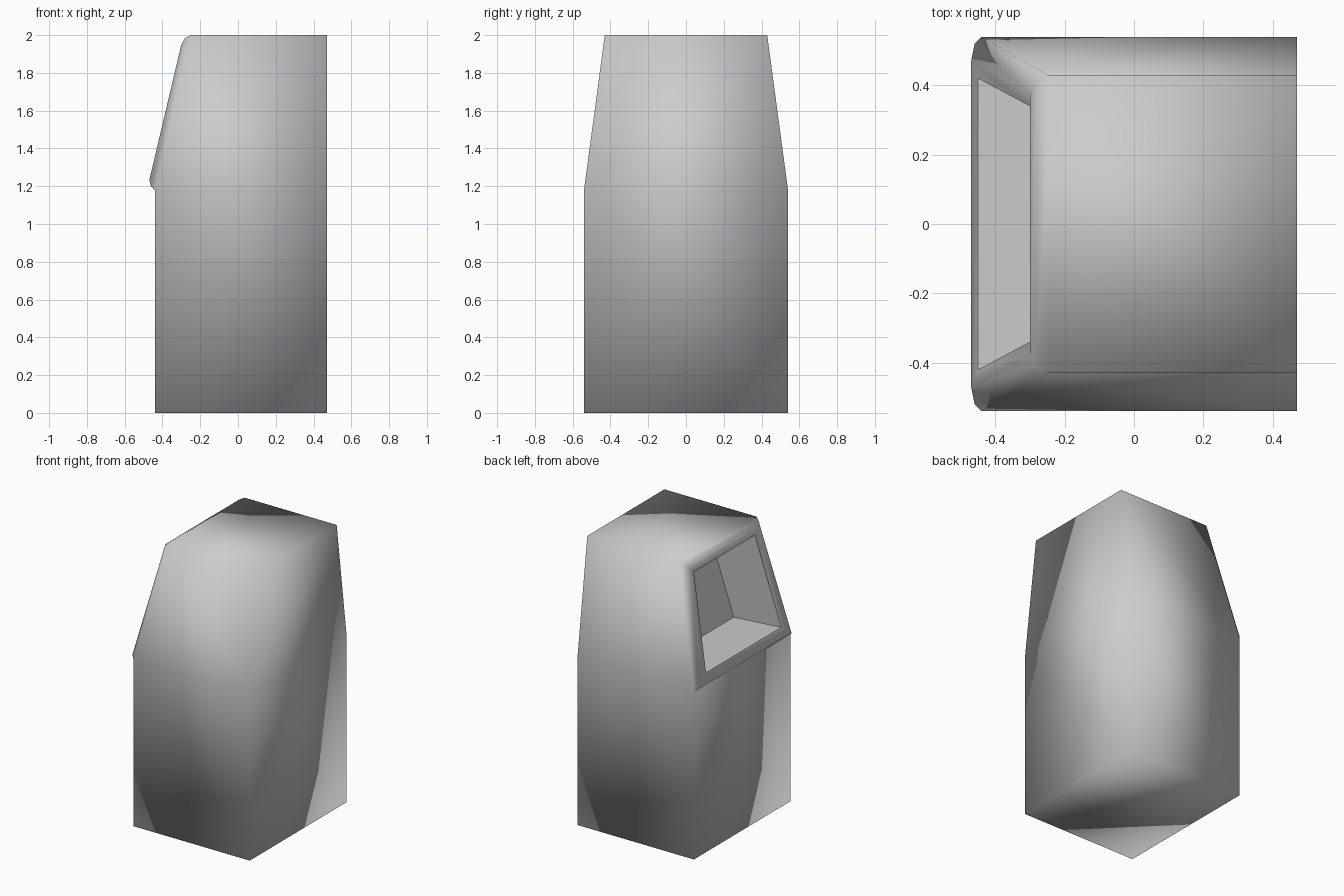
import bpy
import bmesh

cube = bpy.data.objects.get("Cube")
if cube:
    bpy.data.objects.remove(cube, do_unlink=True)

# Single grey finish
grey = bpy.data.materials.new("plain_grey")
grey.use_nodes = True
colour = (0.6, 0.6, 0.6, 1)
grey.diffuse_color = colour
grey.node_tree.nodes["Principled BSDF"].inputs["Base Color"].default_value = colour

bm = bmesh.new()


def trapezoid(low, high):
    """Four corners mirrored in y; low and high are (x, half width, z)."""
    (x0, y0, z0), (x1, y1, z1) = low, high
    points = [(x0, -y0, z0), (x0, y0, z0), (x1, y1, z1), (x1, -y1, z1)]
    return [bm.verts.new(p) for p in points]


def bridge(a, b, skip=()):
    """Join two four-corner rings with quads."""
    return [bm.faces.new((a[i], a[(i + 1) % 4], b[(i + 1) % 4], b[i]))
            for i in range(4) if i not in skip]


# Window surround: rounded rim, then the opening, then the recess back
rim_outer = trapezoid((-0.44, 0.54, 1.18), (-0.25, 0.43, 2.0))
rim_round = trapezoid((-0.46, 0.52, 1.20), (-0.28, 0.41, 1.985))
rim_peak = trapezoid((-0.47, 0.47, 1.23), (-0.30, 0.375, 1.95))
opening = trapezoid((-0.45, 0.42, 1.275), (-0.30, 0.34, 1.916))
recess_back = trapezoid((-0.10, 0.39, 1.265), (0.05, 0.31, 1.905))

bridge(rim_outer, rim_round)
bridge(rim_round, rim_peak)
bridge(rim_peak, opening)
recess = bridge(opening, recess_back)
recess.append(bm.faces.new(recess_back))

# Upper body tapers back to the flat end wall
end_upper = trapezoid((0.47, 0.54, 1.18), (0.47, 0.43, 2.0))
bridge(rim_outer, end_upper, skip=(0,))
bm.faces.new(end_upper)

# Straight lower body and base
base = trapezoid((-0.44, 0.54, 0), (0.47, 0.54, 0))
waist = [rim_outer[0], rim_outer[1], end_upper[1], end_upper[0]]
bridge(base, waist)
bm.faces.new(base)

# Smooth outer shell with a crisp, flat-faced recess
bmesh.ops.recalc_face_normals(bm, faces=bm.faces[:])
for face in bm.faces:
    face.smooth = face not in recess
lip = [bm.edges.get((opening[i], opening[(i + 1) % 4])) for i in range(4)]
bmesh.ops.split_edges(bm, edges=lip)

mesh = bpy.data.meshes.new("housing")
bm.to_mesh(mesh)
bm.free()
mesh.materials.append(grey)
housing = bpy.data.objects.new("housing", mesh)
bpy.context.collection.objects.link(housing)
